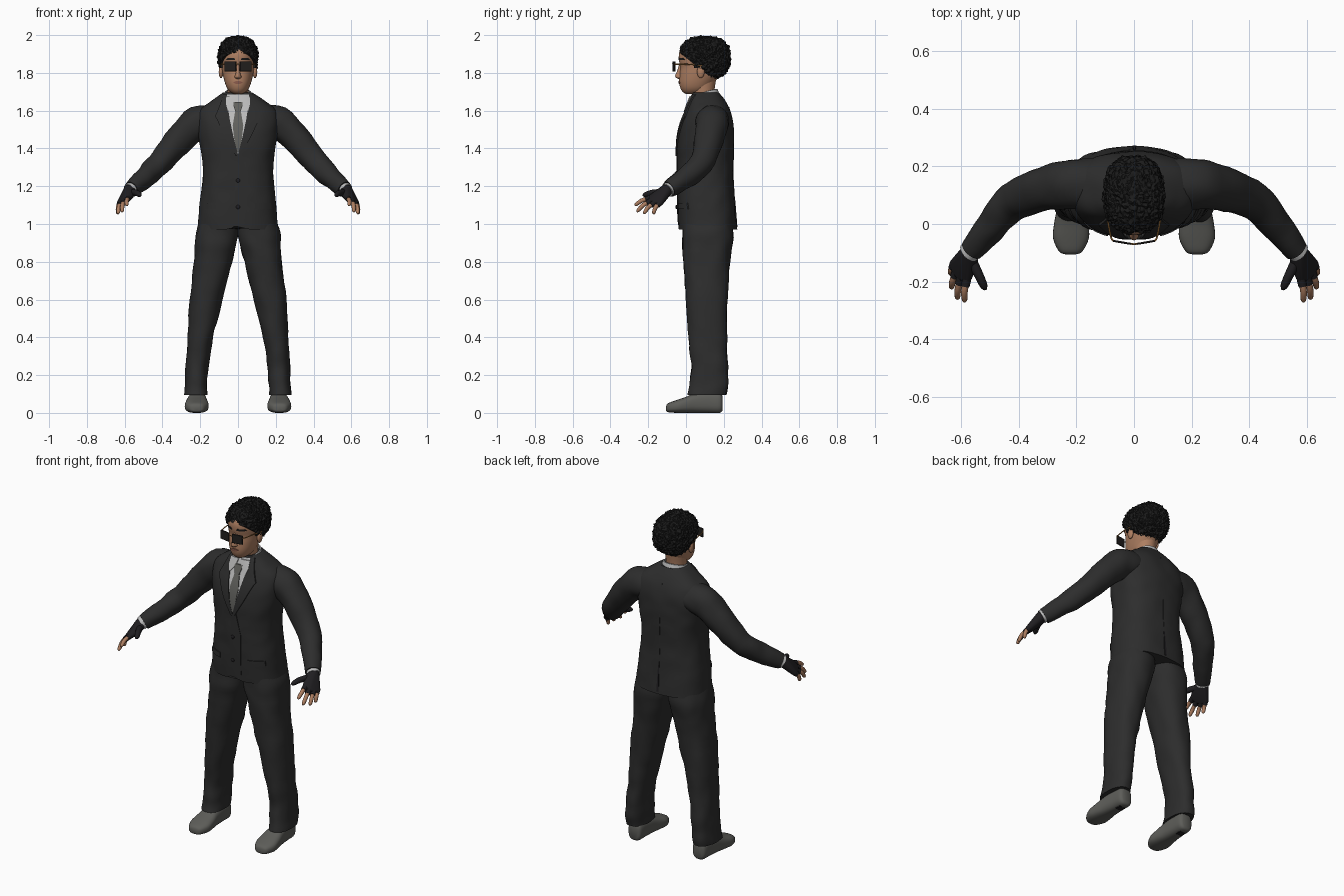
import bpy, bmesh, math
from mathutils import Vector, Matrix, noise

if "Cube" in bpy.data.objects:
    bpy.data.objects.remove(bpy.data.objects["Cube"])


def material(name, *rgb):
    m = bpy.data.materials.new(name)
    m.use_nodes = True
    m.diffuse_color = (*rgb, 1)
    bsdf = m.node_tree.nodes["Principled BSDF"]
    bsdf.inputs["Base Color"].default_value = (*rgb, 1)
    bsdf.inputs["Roughness"].default_value = 0.8
    return m


SUIT = material("charcoal cloth", .026, .026, .026)
HAIR = material("black hair", .011, .011, .011)
SKIN = material("skin", .42, .21, .12)
LIPS = material("lips", .27, .11, .075)
SHIRT = material("pale grey shirt", .5, .5, .5)
TIE = material("grey tie", .12, .12, .11)
SHOE = material("grey shoe", .11, .11, .10)
GLOVE = material("black glove", .014, .013, .015)
LENS = material("dark lens", .016, .014, .013)
GOLD = material("gold wire", .4, .19, .05)


def finish(name, bm, mat, angle=45):
    bmesh.ops.recalc_face_normals(bm, faces=bm.faces)
    me = bpy.data.meshes.new(name)
    bm.to_mesh(me)
    bm.free()
    me.materials.append(mat)
    me.shade_smooth()
    me.set_sharp_from_angle(angle=math.radians(angle))
    ob = bpy.data.objects.new(name, me)
    bpy.context.collection.objects.link(ob)
    return ob


def smooth(rows, k=5):
    """Catmull-Rom resampling of tuples."""
    out = []
    for i in range(len(rows) - 1):
        quad = [rows[min(max(i + j, 0), len(rows) - 1)] for j in (-1, 0, 1, 2)]
        for j in range(k):
            t = j / k
            out.append(tuple(b + .5 * t * (c - a + t * (2*a - 5*b + 4*c - d + t * (3*b - a - 3*c + d)))
                             for a, b, c, d in zip(*quad)))
    return out + [tuple(rows[-1])]


def loft(name, rings, mat, wrinkle=0, angle=45):
    bm = bmesh.new()
    loops = []
    for ring in rings:
        mid = sum(ring, Vector()) / len(ring)
        loops.append([bm.verts.new(p + (p - mid).normalized() * wrinkle * noise.noise(p * 14)) for p in ring])
    n = len(loops[0])
    for a, b in zip(loops, loops[1:]):
        for i in range(n):
            bm.faces.new((a[i], a[(i + 1) % n], b[(i + 1) % n], b[i]))
    bm.faces.new(loops[0])
    bm.faces.new(loops[-1])
    return finish(name, bm, mat, angle)


def section(row, n, s=1, count=40):
    """Superellipse ring from (level, centre x, half width, near, far)."""
    z, cx, hw, y0, y1 = row
    ring = []
    for i in range(count):
        a = math.tau * i / count
        c, d = math.cos(a), math.sin(a)
        ring.append(Vector((s * (cx + hw * math.copysign(abs(c) ** (2 / n), c)),
                            (y0 + y1) / 2 + (y1 - y0) / 2 * math.copysign(abs(d) ** (2 / n), d), z)))
    return ring


def tube(name, path, mat, s=1, count=16, wrinkle=0, k=5):
    pts = smooth(path, k)
    rings = []
    for i, (x, y, z, r) in enumerate(pts):
        t = Vector(pts[min(i + 1, len(pts) - 1)][:3]) - Vector(pts[max(i - 1, 0)][:3])
        u = t.cross(Vector((0, 0, 1))).normalized()
        v = u.cross(t).normalized()
        ring = [Vector((x, y, z)) + r * (u * math.cos(a) + v * math.sin(a))
                for a in (math.tau * j / count for j in range(count))]
        rings.append([Vector((s * p.x, p.y, p.z)) for p in ring])
    return loft(name, rings, mat, wrinkle, 60)


def surface(rows, n, x, z, side):
    for a, b in zip(rows, rows[1:]):
        if a[0] <= z <= b[0]:
            break
    t = min(max((z - a[0]) / (b[0] - a[0]), 0), 1)
    _, _, hw, y0, y1 = (p + (q - p) * t for p, q in zip(a, b))
    u = min(abs(x) / hw, 1)
    return (y0 + y1) / 2 + side * (y1 - y0) / 2 * (1 - u ** n) ** (1 / n)


def plate(name, body, outline, lift, mat, s=1, side=-1, k=4):
    """Thin panel hugging a body; outline rows are (z, x0, x1)."""
    rows, n = body
    rings = []
    for i in range(len(outline) - 1):
        for j in range(k + (i == len(outline) - 2)):
            z, x0, x1 = (p + (q - p) * j / k for p, q in zip(outline[i], outline[i + 1]))
            xs = [x0 + (x1 - x0) * c / 6 for c in range(7)]
            top = [Vector((s * x, surface(rows, n, x, z, side) + side * lift, z)) for x in xs]
            low = [p - Vector((0, side * .009, 0)) for p in reversed(top)]
            rings.append(top + low)
    return loft(name, rings, mat, angle=30)


def ball(name, loc, size, mat):
    bm = bmesh.new()
    bmesh.ops.create_uvsphere(bm, u_segments=20, v_segments=12, radius=1,
                              matrix=Matrix.Translation(loc) @ Matrix.Diagonal((*size, 1)))
    return finish(name, bm, mat)


def box(name, loc, size, turn, mat):
    bm = bmesh.new()
    bmesh.ops.create_cube(bm, size=1, matrix=Matrix.Translation(loc) @ Matrix.Rotation(turn, 4, "Z")
                          @ Matrix.Diagonal((*size, 1)))
    bmesh.ops.bevel(bm, geom=bm.edges[:], offset=.002, segments=1, affect="EDGES")
    return finish(name, bm, mat, 30)


# Jacket body, with the hem notched at the front
torso = smooth([(.972, 0, .213, -.04, .27), (1.1, 0, .204, -.045, .26), (1.22, 0, .19, -.046, .25),
                (1.32, 0, .188, -.046, .25), (1.44, 0, .205, -.045, .253), (1.53, 0, .215, -.028, .25),
                (1.6, 0, .205, 0, .235), (1.65, 0, .145, .018, .21), (1.695, 0, .08, .035, .175)], 6)
jacket = (torso, 2.5)
rings = [section(r, 2.5, count=64) for r in torso]
for p in rings[0]:
    if p.y < .1:
        p.z += .035 * math.exp(-(p.x / .025) ** 2)
loft("jacket_body", rings, SUIT, .004)

# Shirt, tie and jacket trim
plate("shirt_front", jacket, [(1.685, -.06, .06), (1.6, -.056, .056), (1.5, -.034, .034), (1.37, -.002, .002)],
      .003, SHIRT)
plate("tie_blade", jacket, [(1.605, -.014, .014), (1.52, -.028, .028), (1.45, -.02, .02), (1.38, -.005, .005)],
      .007, TIE)
plate("tie_knot", jacket, [(1.645, -.024, .024), (1.63, -.025, .025), (1.595, -.013, .013)], .011, TIE)
plate("jacket_front_edge", jacket, [(1.37, -.004, .02), (1.25, -.018, .05), (1.01, -.018, .05)], .003, SUIT)
plate("back_vent", jacket, [(1.14, -.002, .004), (.985, -.006, .008)], .003, GLOVE, side=1)
plate("back_seam", jacket, [(1.62, -.002, .002), (1.14, -.002, .002)], .002, SUIT, side=1)
for z in (1.23, 1.09):
    ball("jacket_button", (0, -.051, z), (.011, .005, .011), GLOVE)
collar = []
for z, r in ((1.65, .084), (1.685, .074), (1.7, .069), (1.7, .062), (1.65, .062)):
    collar.append([Vector((r * math.cos(a), .098 + r * math.sin(a), z + .016 * math.sin(a)))
                   for a in (math.tau * i / 32 for i in range(32))])
loft("shirt_collar", collar, SHIRT)

for s, side in ((1, "left"), (-1, "right")):
    plate(side + "_lapel", jacket, [(1.685, .058, .078), (1.62, .054, .1), (1.57, .046, .122), (1.555, .044, .112),
                                    (1.46, .024, .068), (1.36, -.002, .012)], .008, SUIT, s)
    plate(side + "_collar_flap", jacket, [(1.675, .008, .062), (1.635, .02, .064), (1.6, .046, .054)],
          .01, SHIRT, s)
    plate(side + "_pocket_flap", jacket, [(1.11, .09, .175), (1.08, .09, .178)], .006, SUIT, s)

    # Sleeves, cuffs and trouser legs
    tube(side + "_sleeve", [(.12, .14, 1.545, .085), (.215, .138, 1.535, .087), (.31, .122, 1.45, .077),
                            (.42, .078, 1.318, .065), (.5, -.012, 1.24, .054), (.565, -.09, 1.185, .043)],
         SUIT, s, 28, .007)
    tube(side + "_cuff", [(.55, -.075, 1.198, .036), (.574, -.1, 1.178, .038)], SHIRT, s)
    legs = smooth([(1.03, .1, .1, -.015, .235), (.93, .113, .113, -.02, .25), (.8, .132, .1, -.015, .232),
                   (.6, .17, .087, 0, .22), (.4, .2, .068, .015, .215), (.25, .216, .06, .028, .222),
                   (.15, .222, .058, .02, .222), (.095, .223, .06, .008, .212)])
    loft(side + "_trouser_leg", [section(r, 2.3, s) for r in legs], SUIT, .007)

    # Shoe, lofted from toe to heel
    shoe = smooth([(-.106, .22, .015, .012, .032), (-.096, .22, .04, .004, .05), (-.05, .219, .062, 0, .068),
                   (0, .218, .06, 0, .085), (.05, .217, .052, 0, .105), (.12, .215, .046, 0, .115),
                   (.178, .214, .042, 0, .11), (.193, .214, .028, .012, .09)], 4)
    loft(side + "_shoe", [[p.xzy for p in section(r, 2.7, s, 28)] for r in shoe], SHOE, angle=60)
    box(side + "_heel_plate", (s * .215, .14, .002), (.04, .04, .006), 0, GLOVE)

    # Fingerless glove and fingers
    wrist = Vector((.572, -.1, 1.182))
    knuckles = [(.58, -.185, 1.138), (.6, -.18, 1.124), (.616, -.162, 1.114), (.624, -.138, 1.112)]
    tips = [(.59, -.272, 1.1), (.615, -.262, 1.066), (.636, -.225, 1.056), (.638, -.175, 1.054)]
    bm = bmesh.new()
    for p, r in [(wrist, .032), ((.562, -.135, 1.163), .02)] + [(k, .017) for k in knuckles]:
        bmesh.ops.create_icosphere(bm, subdivisions=3, radius=r,
                                   matrix=Matrix.Translation((s * p[0], p[1], p[2])))
    hull = bmesh.ops.convex_hull(bm, input=bm.verts[:])
    bmesh.ops.delete(bm, geom=list({v for v in hull["geom_interior"] if isinstance(v, bmesh.types.BMVert)}),
                     context="VERTS")
    finish(side + "_glove_palm", bm, GLOVE, 60)
    tube(side + "_glove_thumb", [(.565, -.125, 1.168, .018), (.538, -.18, 1.165, .016), (.522, -.215, 1.155, .013),
                                 (.516, -.228, 1.15, .005)], GLOVE, s, 12)
    for k, t in zip(knuckles, tips):
        a, b = Vector(k), Vector(t)
        m = a.lerp(b, .5) + Vector((.004, -.004, .006))
        tube(side + "_finger", [(*a, .012), (*m, .0115), (*a.lerp(b, .9), .0095), (*b, .003)], SKIN, s, 10)
        tube(side + "_glove_finger", [(*a, .016), (*a.lerp(m, .65), .0145)], GLOVE, s, 12, k=1)

# Neck and head
loft("neck", [section(r, 2) for r in smooth([(1.6, 0, .058, .04, .16), (1.69, 0, .056, .032, .15),
                                             (1.77, 0, .06, .02, .16)])], SKIN)
skull = smooth([(1.688, 0, .022, .0, .06), (1.7, 0, .042, -.018, .1), (1.72, 0, .058, -.03, .125),
                (1.75, 0, .07, -.036, .15), (1.79, 0, .08, -.034, .18), (1.83, 0, .086, -.03, .2),
                (1.87, 0, .089, -.038, .21), (1.91, 0, .088, -.034, .21), (1.95, 0, .07, -.005, .18),
                (1.97, 0, .04, .04, .14)])
face = (skull, 2.15)
loft("head", [section(r, 2.15, count=48) for r in skull], SKIN, angle=80)
loft("nose", [section(r, 2, count=16) for r in smooth([(1.768, 0, .01, -.04, 0), (1.776, 0, .019, -.055, 0),
                                                      (1.79, 0, .015, -.056, 0), (1.815, 0, .01, -.045, 0),
                                                      (1.85, 0, .008, -.036, 0)])], SKIN, angle=80)
plate("mouth", face, [(1.757, -.012, .012), (1.75, -.026, .026), (1.741, -.012, .012)], .003, LIPS)

# Hair: lumpy rounded cap, trimmed along a sloping hairline
bm = bmesh.new()
bmesh.ops.create_icosphere(bm, subdivisions=6, radius=1)
for v in bm.verts:
    d = v.co / sum(abs(c) ** 2.5 for c in v.co) ** .4
    p = Vector((d.x * .101, .1 + d.y * .132, 1.878 + d.z * .112))
    lump = abs(noise.noise(p * 55)) * .014 + noise.noise(p * 130) * .006
    v.co = p + v.co * lump
for co, no in (((0, -.04, 1.912), (0, .62, .78)), ((0, 0, 1.75), (0, 0, 1))):
    cut = bmesh.ops.bisect_plane(bm, geom=bm.verts[:] + bm.edges[:] + bm.faces[:], plane_co=co,
                                 plane_no=no, clear_inner=True)
    bmesh.ops.holes_fill(bm, edges=[e for e in bm.edges if e.is_boundary], sides=0)
finish("hair", bm, HAIR, 35)

# Ears, brows and glasses
for s, side in ((1, "left"), (-1, "right")):
    ball(side + "_ear", (s * .09, .078, 1.805), (.012, .02, .033), SKIN)
    plate(side + "_brow", face, [(1.879, .02, .055), (1.868, .014, .064)], .003, HAIR, s)
    box(side + "_sideburn", (s * .087, .058, 1.85), (.014, .03, .05), 0, HAIR)
    box(side + "_lens", (s * .041, -.064, 1.834), (.064, .007, .054), s * .17, LENS)
    tube(side + "_temple", [(.07, -.06, 1.846, .003), (.08, -.045, 1.846, .003), (.092, .02, 1.845, .003),
                            (.098, .085, 1.838, .003)], GOLD, s, 8)
tube("glasses_bridge", [(-.014, -.068, 1.845, .003), (0, -.07, 1.848, .003), (.014, -.068, 1.845, .003)],
     GOLD, 1, 8)
